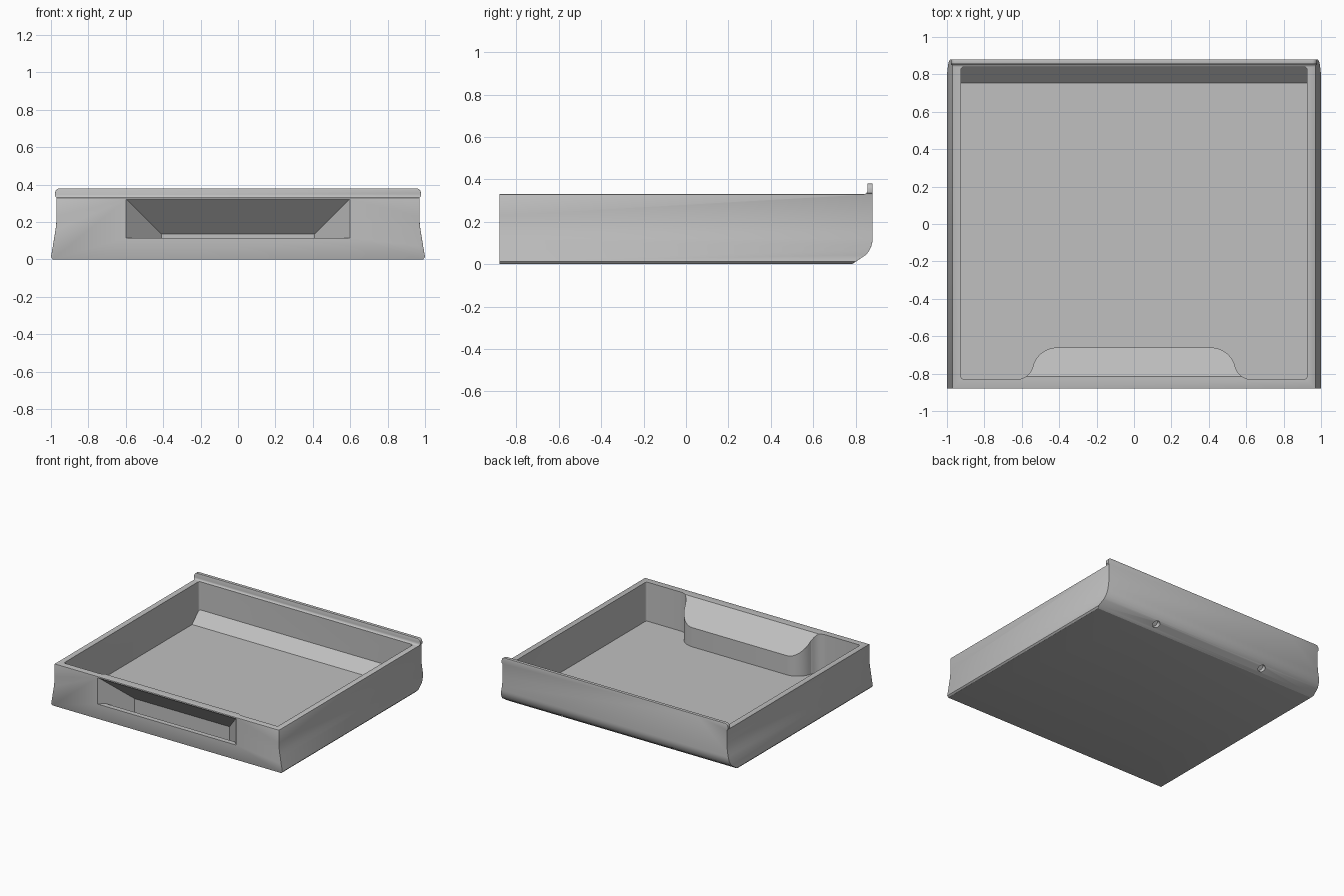
import bpy, bmesh, math
from mathutils import Matrix, Vector

cube = bpy.data.objects.get("Cube")
if cube:
    bpy.data.objects.remove(cube)

grey = bpy.data.materials.new("plain grey")
grey.use_nodes = True
COLOUR = (0.53, 0.53, 0.53, 1)
grey.diffuse_color = COLOUR
grey.node_tree.nodes["Principled BSDF"].inputs["Base Color"].default_value = COLOUR


def make(name, bm):
    bmesh.ops.recalc_face_normals(bm, faces=bm.faces)
    mesh = bpy.data.meshes.new(name)
    bm.to_mesh(mesh)
    bm.free()
    obj = bpy.data.objects.new(name, mesh)
    bpy.context.collection.objects.link(obj)
    mesh.materials.append(grey)
    return obj


def prism(name, outline, axis, low, high):
    """Extrude a 2D outline along x, y or z."""
    place = {"x": lambda a, b, t: (t, a, b),
             "y": lambda a, b, t: (a, t, b),
             "z": lambda a, b, t: (a, b, t)}[axis]
    bm = bmesh.new()
    face = bm.faces.new([bm.verts.new(place(a, b, low)) for a, b in outline])
    moved = bmesh.ops.extrude_face_region(bm, geom=[face])["geom"]
    bmesh.ops.translate(bm, vec=place(0, 0, high - low),
                        verts=[v for v in moved if isinstance(v, bmesh.types.BMVert)])
    return make(name, bm)


def apply(obj, mod):
    bpy.context.view_layer.objects.active = obj
    bpy.ops.object.modifier_apply(modifier=mod.name)


def boolean(obj, tool, operation):
    """Apply a boolean and throw the tool away."""
    mod = obj.modifiers.new(operation, "BOOLEAN")
    mod.operation, mod.object, mod.solver = operation, tool, "EXACT"
    apply(obj, mod)
    bpy.data.objects.remove(tool)


def mirrored(half):
    return half + [(-x, v) for x, v in reversed(half)]


def arc(cx, cy, r, start, end, steps=8):
    turns = [math.radians(start + (end - start) * i / steps) for i in range(steps + 1)]
    return [(cx + r * math.cos(t), cy + r * math.sin(t)) for t in turns]


# Outer shell: side profile with rear lip and chamfer, crossed with flared front profile
side = ([(-0.88, 0), (-0.88, 0.33)] + arc(0.84, 0.345, 0.015, -90, 0, 4)
        + [(0.855, 0.38), (0.88, 0.38)] + arc(0.77, 0.121, 0.11, 0, -45)
        + [(0.782, 0.0)])
drawer = prism("drawer_tray", side, "x", -1.2, 1.2)
flare = mirrored([(0.99, 0), (1.0, 0.012), (0.99, 0.07), (0.982, 0.12), (0.976, 0.155),
                  (0.972, 0.19), (0.97, 0.23), (0.97, 0.33), (0.978, 0.336)]
                 + arc(0.953, 0.355, 0.025, 0, 90, 5))
boolean(drawer, prism("flare", flare, "y", -1.2, 1.2), "INTERSECT")

# Soften the front corners and lower rim
bevel = drawer.modifiers.new("soft_edges", "BEVEL")
bevel.width, bevel.segments = 0.007, 2
bevel.limit_method, bevel.angle_limit = "ANGLE", math.radians(50)
apply(drawer, bevel)

# Inner cavity with sloped rear floor and small corner radii
cavity = prism("cavity", [(-0.83, 0.5), (-0.83, 0.025), (0.755, 0.025),
                          (0.84, 0.11), (0.84, 0.5)], "x", -1.2, 1.2)
R = 0.015
corners = mirrored(arc(0.925 - R, -0.83 + R, R, -90, 0, 4) + arc(0.925 - R, 0.84 - R, R, 0, 90, 4))
boolean(cavity, prism("corners", corners, "z", -0.2, 0.6), "INTERSECT")

# Sloped housing behind the finger pull stays standing in the cavity
plan = mirrored([(0.64, -0.9), (0.64, -0.83)] + arc(0.625, -0.745, 0.085, -90, -160, 6)
                + arc(0.41, -0.795, 0.135, 10, 90))
housing = prism("housing", plan, "z", -0.2, 0.6)
slope = [(-0.95, -0.1), (-0.95, 0.33), (-0.815, 0.33), (-0.6, 0.115), (-0.6, -0.1)]
boolean(housing, prism("slope", slope, "x", -1, 1), "INTERSECT")
boolean(cavity, housing, "DIFFERENCE")
boolean(drawer, cavity, "DIFFERENCE")

# Finger pull: slanted roof and sides, front retaining edge
pull = prism("pull", [(-0.95, 0.115), (-0.84, 0.115), (-0.84, 0.025), (-0.69, 0.025),
                      (-0.69, 0.135), (-0.875, 0.32), (-0.95, 0.32)], "x", -1, 1)
splay = mirrored([(0.6, -1), (0.6, -0.88), (0.41, -0.69)])
boolean(pull, prism("splay", splay, "z", -0.2, 0.6), "INTERSECT")
boolean(drawer, pull, "DIFFERENCE")

# Two blind screw holes in the rear chamfer
normal = Vector((0, 1, -1)).normalized()
for x in (-0.49, 0.49):
    bm = bmesh.new()
    turn = normal.to_track_quat("Z", "Y").to_matrix().to_4x4()
    bmesh.ops.create_cone(bm, cap_ends=True, segments=24, radius1=0.028, radius2=0.028, depth=0.05,
                          matrix=Matrix.Translation((x, 0.823, 0.041)) @ turn)
    boolean(drawer, make("hole", bm), "DIFFERENCE")

# Smooth curved walls, keep creases sharp
bpy.ops.object.select_all(action="DESELECT")
drawer.select_set(True)
bpy.context.view_layer.objects.active = drawer
bpy.ops.object.shade_smooth_by_angle(angle=math.radians(25))
